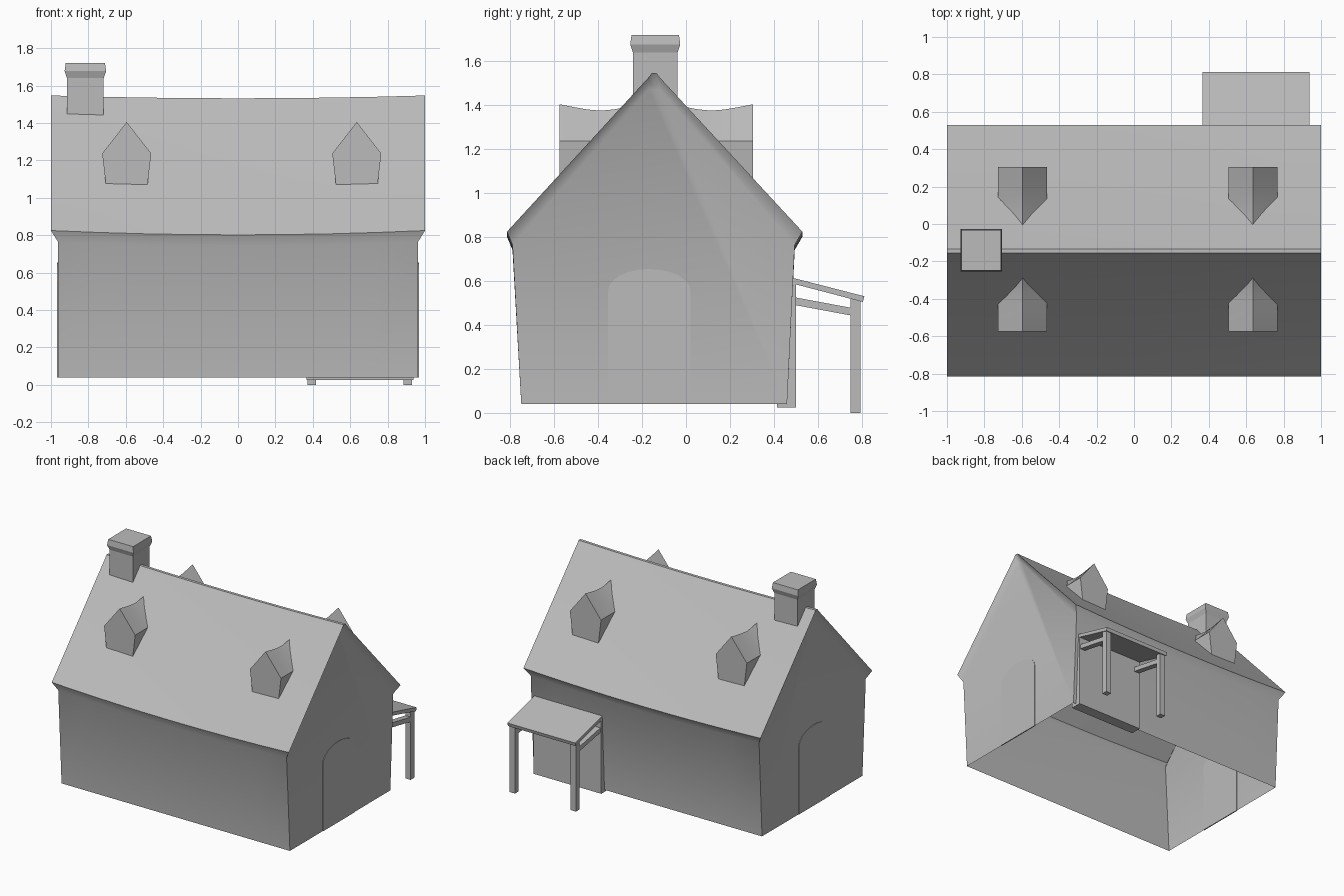
import bpy, bmesh, math
from mathutils import Vector

cube = bpy.data.objects.get("Cube")
if cube:
    bpy.data.objects.remove(cube, do_unlink=True)

grey = bpy.data.materials.new("plain_grey")
grey.use_nodes = True
grey.diffuse_color = (0.5, 0.5, 0.5, 1)
grey.node_tree.nodes["Principled BSDF"].inputs["Base Color"].default_value = (0.5, 0.5, 0.5, 1)


def finish(name, bm, smooth=None, fix=True):
    if fix:
        bmesh.ops.recalc_face_normals(bm, faces=bm.faces[:])
    mesh = bpy.data.meshes.new(name)
    bm.to_mesh(mesh)
    bm.free()
    mesh.materials.append(grey)
    ob = bpy.data.objects.new(name, mesh)
    bpy.context.collection.objects.link(ob)
    if smooth:
        bpy.ops.object.select_all(action='DESELECT')
        ob.select_set(True)
        bpy.context.view_layer.objects.active = ob
        bpy.ops.object.shade_smooth_by_angle(angle=math.radians(smooth))
    return ob


def loft(bm, rings, closed=True):
    """Skin a list of equal-length rings of coordinates."""
    rows = [[bm.verts.new(p) for p in ring] for ring in rings]
    n = len(rows[0])
    for a, b in zip(rows, rows[1:]):
        for j in range(n if closed else n - 1):
            k = (j + 1) % n
            bm.faces.new((a[j], a[k], b[k], b[j]))
    return rows


def prism(name, outline, x0, x1):
    """Extrude a (y, z) outline from x0 to x1."""
    bm = bmesh.new()
    rows = loft(bm, [[(x, y, z) for y, z in outline] for x in (x0, x1)])
    for row in rows:
        bm.faces.new(row)
    return finish(name, bm)


# House shell: tapered walls, flared eaves and sagging roof, open underneath
RIDGE_Y = -0.145
WALL_X = 0.963
front = [(-0.75, 0.04), (-0.79, 0.765), (-0.815, 0.825)]
ridge = [(-0.17, 1.528), (-0.156, 1.547), (-0.134, 1.547), (-0.12, 1.528)]
back = [(0.53, 0.825), (0.495, 0.765), (0.46, 0.04)]
profile = front + ridge + back
wall_points = (0, 1, 8, 9)


def section(t):
    dip = 1 - t * t
    ring = []
    for i, (y, z) in enumerate(profile):
        if z > 0.1:
            z -= dip * (0.015 if z > 1 else 0.023)
        ring.append((t * (WALL_X if i in wall_points else 1), y, z))
    return ring


bm = bmesh.new()
rows = loft(bm, [section(i / 4 - 1) for i in range(9)], closed=False)
for row, x in ((rows[0], -WALL_X), (rows[-1], WALL_X)):
    inner = [row[1]] + [bm.verts.new((x, y, z - 0.055)) for y, z in ridge] + [row[8]]
    outer = row[2:8]
    for j in range(5):                       # bevelled verge under the roof edge
        bm.faces.new((outer[j], outer[j + 1], inner[j + 1], inner[j]))
    bm.faces.new([row[0]] + inner + [row[9]])  # gable wall
finish("house_shell", bm, smooth=40)

# Arched gable doors
cy, half = -0.167, 0.188
arch = [(cy + half * math.cos(a), 0.555 + 0.1 * math.sin(a))
        for a in (math.pi * i / 12 for i in range(13))]
door = [(cy + half, 0.04)] + arch + [(cy - half, 0.04)]
for side, label in ((-1, "right"), (1, "left")):
    prism("gable_door_" + label, door, side * 0.959, side * 0.967)


# Dormers with a curved ridge, trimmed just beneath the roof slope
def dormer(name, cx, face_y, s):
    bm = bmesh.new()
    rings = []
    for d, top in ((0, 1.405), (0.065, 1.392), (0.13, 1.381), (0.19, 1.376),
                   (0.25, 1.382), (0.32, 1.395)):
        y = face_y + s * d
        rings.append([(cx + x, y, z) for x, z in (
            (-0.103, 1.0), (-0.131, 1.237), (0, top), (0.131, 1.237), (0.103, 1.0))])
    rows = loft(bm, rings)
    bm.faces.new(rows[0])
    bmesh.ops.recalc_face_normals(bm, faces=bm.faces[:])
    bmesh.ops.bisect_plane(bm, geom=bm.verts[:] + bm.edges[:] + bm.faces[:],
                           plane_co=(0, RIDGE_Y, 1.525),
                           plane_no=Vector((0, -1.08 * s, 1)).normalized(),
                           clear_inner=True)
    finish(name, bm, smooth=30, fix=False)


for cx, label in ((-0.595, "right"), (0.635, "left")):
    dormer("front_dormer_" + label, cx, -0.576, 1)
    dormer("back_dormer_" + label, cx, 0.304, -1)

# Chimney with a flared cap
bm = bmesh.new()
rows = loft(bm, [[(-0.816 + sx * r, -0.14 + sy * (r + 0.003), z)
                  for sx, sy in ((-1, -1), (1, -1), (1, 1), (-1, 1))]
                 for r, z in ((0.098, 1.41), (0.098, 1.64), (0.111, 1.677), (0.105, 1.72))])
bm.faces.new(rows[-1])
finish("chimney", bm)

# Porch: backing wall, sloped roof, posts and side rails
PX0, PX1 = 0.365, 0.938
prism("porch_back_wall", [(0.415, 0.025), (0.5, 0.025), (0.5, 0.6), (0.415, 0.6)], PX0, PX1)
prism("porch_roof", [(0.485, 0.615), (0.812, 0.531), (0.805, 0.505), (0.485, 0.589)], PX0, PX1)
for x0, label in ((0.372, "right"), (0.886, "left")):
    prism("porch_post_" + label, [(0.75, 0), (0.795, 0), (0.795, 0.51), (0.75, 0.519)],
          x0, x0 + 0.045)
    prism("porch_rail_" + label, [(0.49, 0.527), (0.76, 0.477), (0.76, 0.442), (0.49, 0.492)],
          x0, x0 + 0.045)
